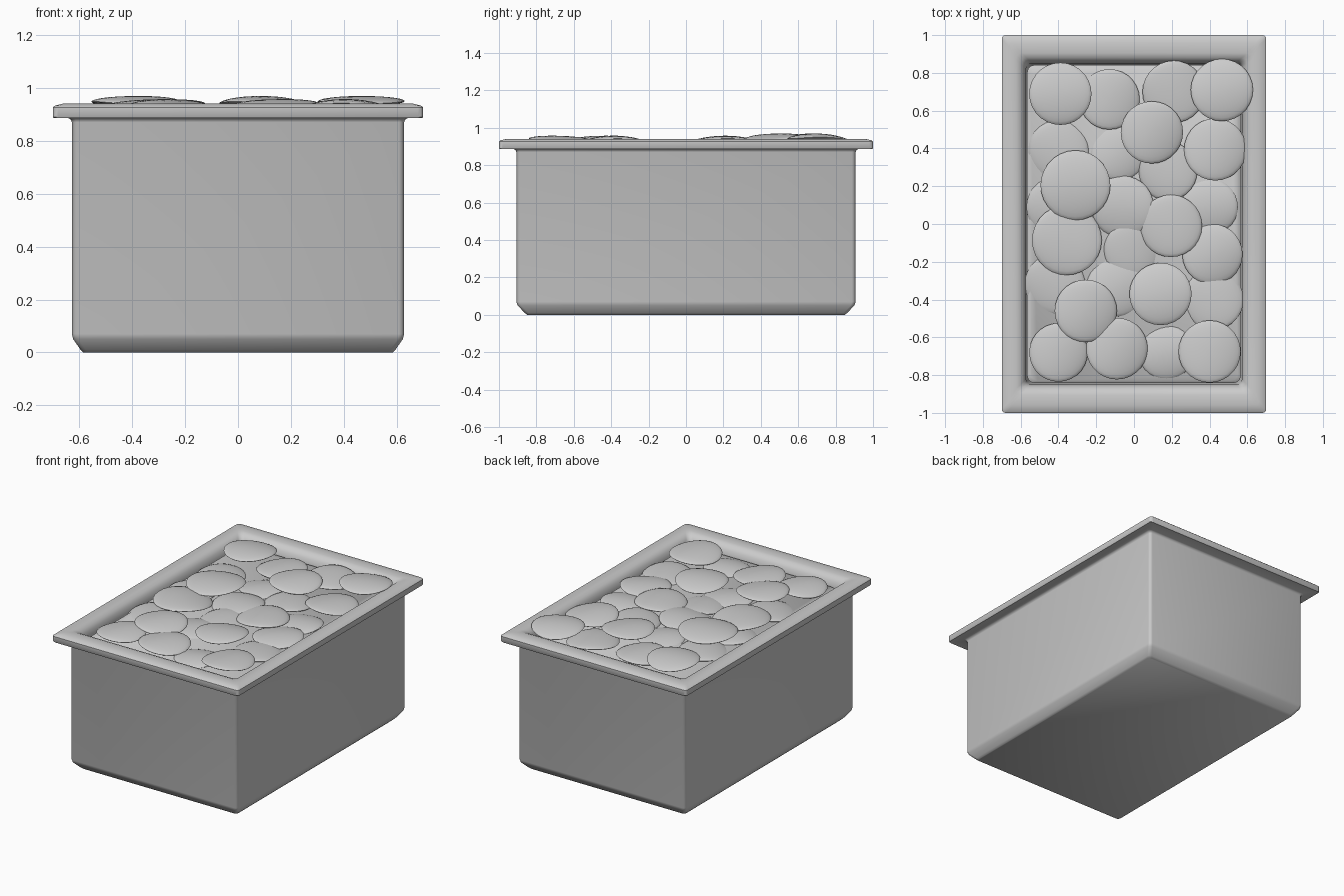
import bpy, bmesh, math, random
from mathutils import Matrix

random.seed(4)


def finish(bm, name, angle=40):
    bmesh.ops.recalc_face_normals(bm, faces=bm.faces)
    mesh = bpy.data.meshes.new(name)
    bm.to_mesh(mesh)
    bm.free()
    ob = bpy.data.objects.new(name, mesh)
    bpy.context.collection.objects.link(ob)
    bpy.ops.object.select_all(action='DESELECT')
    ob.select_set(True)
    bpy.context.view_layer.objects.active = ob
    bpy.ops.object.shade_smooth_by_angle(angle=math.radians(angle))
    return ob


def rect_loop(bm, hx, hy, z, r, n=3):
    """Rounded rectangle ring of vertices."""
    ring = []
    for k, (sx, sy) in enumerate([(1, 1), (-1, 1), (-1, -1), (1, -1)]):
        for i in range(n + 1):
            a = math.pi / 2 * (k + i / n)
            ring.append(bm.verts.new((sx * (hx - r) + r * math.cos(a),
                                      sy * (hy - r) + r * math.sin(a), z)))
    return ring


def loft(name, sections):
    bm = bmesh.new()
    rings = [rect_loop(bm, *s) for s in sections]
    for a, b in zip(rings, rings[1:]):
        for i in range(len(a)):
            j = (i + 1) % len(a)
            bm.faces.new((a[i], a[j], b[j], b[i]))
    bm.faces.new(rings[0])
    bm.faces.new(rings[-1])
    return finish(bm, name)


# Tub: outside from the base up, over the rolled rim, down the inside
loft("tub", [
    (0.585, 0.850, 0.000, 0.02),
    (0.595, 0.862, 0.010, 0.02),
    (0.623, 0.900, 0.050, 0.02),
    (0.628, 0.907, 0.070, 0.02),
    (0.628, 0.907, 0.870, 0.02),
    (0.632, 0.911, 0.880, 0.02),
    (0.642, 0.920, 0.886, 0.02),
    (0.697, 0.997, 0.886, 0.02),
    (0.700, 1.000, 0.890, 0.02),
    (0.700, 1.000, 0.926, 0.02),
    (0.692, 0.992, 0.933, 0.02),
    (0.660, 0.958, 0.941, 0.02),
    (0.625, 0.905, 0.941, 0.03),
    (0.600, 0.880, 0.932, 0.03),
    (0.580, 0.860, 0.908, 0.03),
    (0.572, 0.850, 0.870, 0.03),
    (0.560, 0.838, 0.080, 0.03),
    (0.530, 0.800, 0.040, 0.03),
])

# Filling under the slices
loft("filling", [
    (0.555, 0.833, 0.080, 0.04),
    (0.566, 0.842, 0.872, 0.04),
    (0.550, 0.830, 0.885, 0.04),
])


def slice_disc(i, x, y, r, z):
    """Thin lens with a slight saddle curl and tilt."""
    bm = bmesh.new()
    bmesh.ops.create_uvsphere(bm, u_segments=28, v_segments=14, radius=1)
    phase = random.uniform(0, 2 * math.pi)
    for v in bm.verts:
        d = math.hypot(v.co.x, v.co.y)
        wave = 0.008 * d * d * math.sin(2 * math.atan2(v.co.y, v.co.x) + phase)
        v.co = (v.co.x * r, v.co.y * r, v.co.z * 0.019 + wave - 0.008 * d * d)
    tilt = (Matrix.Rotation(random.uniform(-0.05, 0.05), 4, 'X')
            @ Matrix.Rotation(random.uniform(-0.05, 0.05), 4, 'Y'))
    bmesh.ops.transform(bm, matrix=Matrix.Translation((x, y, z)) @ tilt,
                        verts=bm.verts)
    finish(bm, f"slice_{i:02d}", 60)


# Slices grouped by layer height: (x, y, radius)
layers = {
    0.950: [(-0.39, 0.69, .165), (0.465, 0.71, .165), (0.095, 0.485, .165)],
    0.938: [(-0.31, 0.205, .185), (0.14, -0.37, .165), (-0.255, -0.46, .165),
            (0.40, -0.675, .165)],
    0.920: [(0.21, 0.70, .165), (0.43, 0.395, .165), (0.195, -0.01, .165),
            (-0.355, -0.085, .185), (-0.40, -0.68, .155),
            (-0.09, -0.66, .163)],
    0.905: [(-0.13, 0.66, .16), (0.18, 0.28, .155), (-0.06, 0.09, .165),
            (0.415, -0.16, .16)],
    0.892: [(-0.40, 0.39, .16), (-0.08, 0.38, .15), (0.40, 0.09, .15),
            (-0.41, 0.09, .16), (-0.42, -0.32, .16), (-0.09, -0.33, .16),
            (0.42, -0.40, .16), (0.17, -0.68, .145), (-0.01, -0.14, .15)],
}
count = 0
for z, discs in layers.items():
    for x, y, r in discs:
        count += 1
        slice_disc(count, x, y, r, z)
